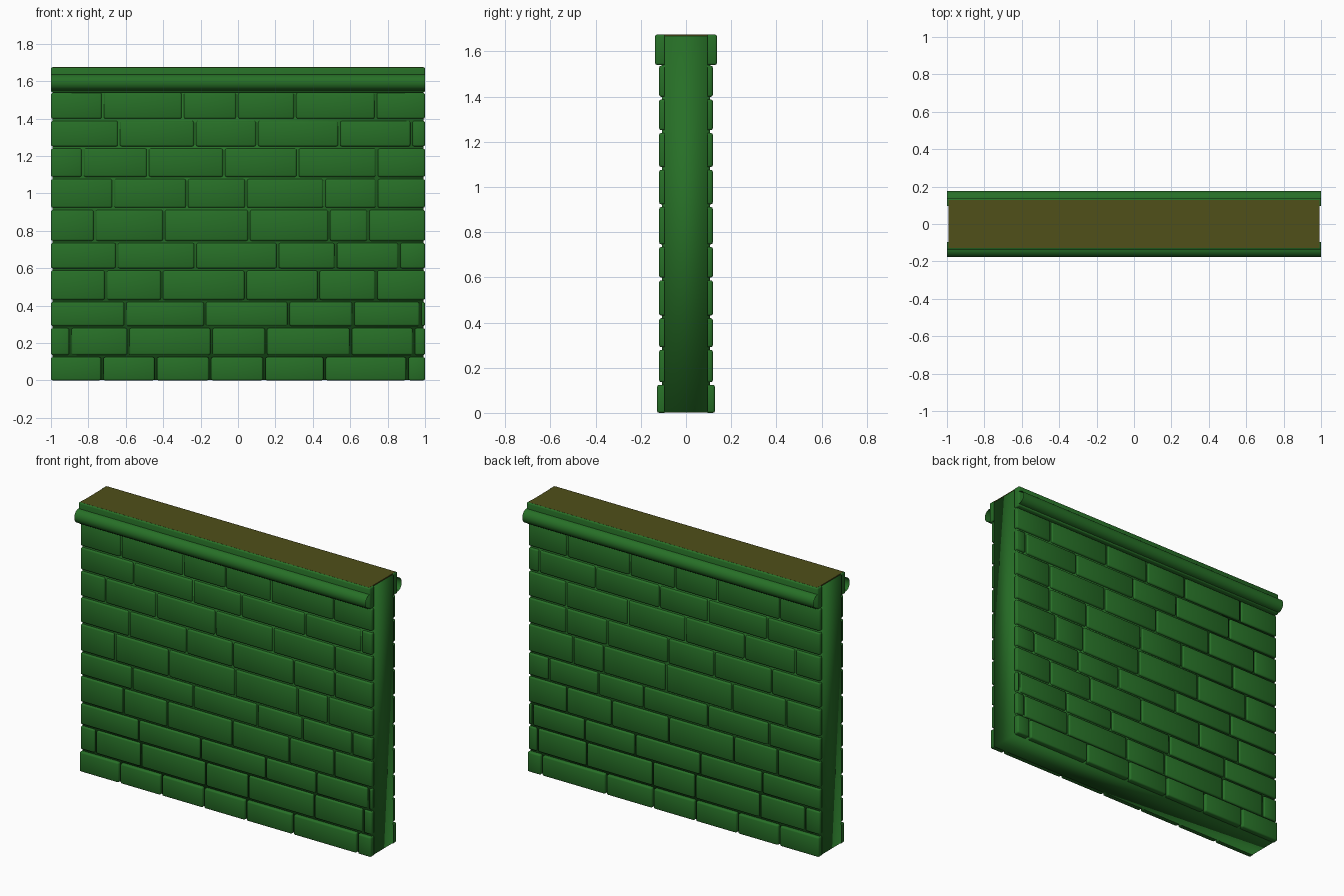
import bpy, bmesh, math

if "Cube" in bpy.data.objects:
    bpy.data.objects.remove(bpy.data.objects["Cube"])

def material(name, rgb):
    m = bpy.data.materials.new(name)
    m.diffuse_color = (*rgb, 1)
    m.use_nodes = True
    m.node_tree.nodes["Principled BSDF"].inputs["Base Color"].default_value = m.diffuse_color
    return m

GREEN = material("green", (0.02, 0.16, 0.02))
OLIVE = material("olive", (0.08, 0.08, 0.01))

def finish(bm, name, mat, mirror=True, angle=None):
    bmesh.ops.recalc_face_normals(bm, faces=bm.faces)
    me = bpy.data.meshes.new(name)
    bm.to_mesh(me)
    bm.free()
    me.materials.append(mat)
    ob = bpy.data.objects.new(name, me)
    bpy.context.collection.objects.link(ob)
    for p in me.polygons:
        p.use_smooth = True
    if angle is not None:
        me.set_sharp_from_angle(angle=math.radians(angle))
    if mirror:
        # the back repeats the front across the y = 0 plane
        mod = ob.modifiers.new("mirror_back", 'MIRROR')
        mod.use_axis = (False, True, False)
        mod.use_mirror_merge = False
    return ob

def add_block(bm, x0, x1, y0, y1, z0, z1, bevel=0.0):
    """Box; with a bevel the hidden inner face is left open."""
    new = bmesh.ops.create_cube(bm, size=1)['verts']
    for v in new:
        v.co = ((x0 + x1) / 2 + v.co.x * (x1 - x0),
                (y0 + y1) / 2 + v.co.y * (y1 - y0),
                (z0 + z1) / 2 + v.co.z * (z1 - z0))
    if bevel:
        faces = {f for v in new for f in v.link_faces}
        inner = max(faces, key=lambda f: f.calc_center_median().y)
        bmesh.ops.delete(bm, geom=[inner], context='FACES_ONLY')
        edges = {e for v in new for e in v.link_edges if not e.is_boundary}
        bmesh.ops.bevel(bm, geom=list(edges), offset=bevel, segments=2,
                        profile=0.5, affect='EDGES')

# wall core: the recessed mortar surface, smooth-shaded ends
bm = bmesh.new()
add_block(bm, -0.993, 0.993, -0.107, 0.107, 0.002, 1.668)
finish(bm, "wall_core", GREEN, mirror=False)

# brick courses from the bottom up: joint positions along x
levels = [0, 0.13, 0.285, 0.425, 0.593, 0.74, 0.917, 1.082, 1.245, 1.393, 1.543]
joints = [
    [-.726, -.44, -.15, .14, .463, .905],
    [-.897, -.587, -.142, .15, .603, .94],
    [-.603, -.177, .27, .616, .975],
    [-.707, -.407, .04, .431, .739],
    [-.648, -.228, .212, .522, .862],
    [-.766, -.396, .059, .487, .696],
    [-.667, -.273, .043, .461, .742],
    [-.83, -.482, -.075, .319, .742],
    [-.637, -.23, .102, .541, .927],
    [-.723, -.295, -.005, .305, .736],
]
GAP = 0.006
for i, row in enumerate(joints):
    bm = bmesh.new()
    z0 = levels[i] + (GAP if i else 0)
    z1 = levels[i + 1] - GAP
    front = -0.128 if i == 0 else -0.119
    ends = [-1 - GAP] + row + [1 + GAP]
    for a, b in zip(ends, ends[1:]):
        add_block(bm, a + GAP, b - GAP, front, -0.095, z0, z1, 0.009)
    finish(bm, f"brick_course_{i + 1}", GREEN)

# coping band behind the moulding
bm = bmesh.new()
add_block(bm, -1, 1, -0.137, -0.095, 1.54, 1.674, 0.008)
finish(bm, "coping_band", GREEN)

# flat top of the coping
bm = bmesh.new()
add_block(bm, -0.992, 0.992, -0.129, 0.129, 1.66, 1.6745)
finish(bm, "coping_top", OLIVE, mirror=False, angle=30)

# half-round moulding: open-ended profile run along x
bm = bmesh.new()
N = 12
rings = []
for x in (-1, 1):
    ring = []
    for k in range(N + 1):
        a = math.pi * k / N
        ring.append(bm.verts.new((x, -0.135 - 0.042 * math.sin(a),
                                  1.593 + 0.043 * math.cos(a))))
    rings.append(ring)
for k in range(N):
    bm.faces.new((rings[0][k], rings[0][k + 1], rings[1][k + 1], rings[1][k]))
roll = finish(bm, "half_round_moulding", GREEN)
# keep the outer side facing outwards
if roll.data.polygons[N // 2].normal.y > 0:
    roll.data.flip_normals()
